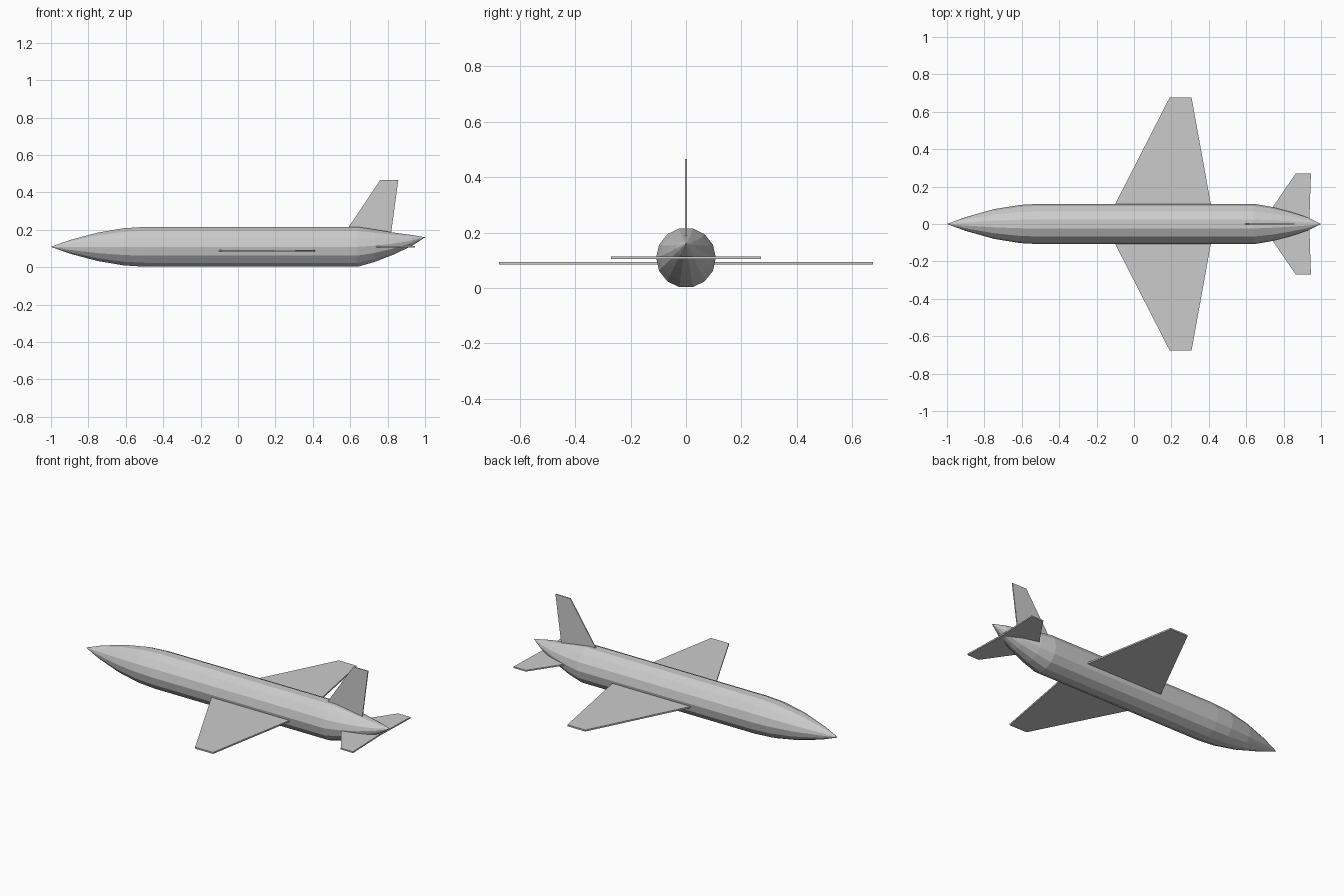
import bpy, bmesh, math
from mathutils import Vector

if "Cube" in bpy.data.objects:
    bpy.data.objects.remove(bpy.data.objects["Cube"])

SIDES = 14


def finish(bm, name):
    bmesh.ops.recalc_face_normals(bm, faces=bm.faces[:])
    mesh = bpy.data.meshes.new(name)
    bm.to_mesh(mesh)
    bm.free()
    obj = bpy.data.objects.new(name, mesh)
    bpy.context.collection.objects.link(obj)
    return obj


def plate(name, points, offset):
    """Thin flat panel: polygon extruded along the offset vector."""
    bm = bmesh.new()
    face = bm.faces.new([bm.verts.new(p) for p in points])
    ext = bmesh.ops.extrude_face_region(bm, geom=[face], use_keep_orig=True)
    verts = [g for g in ext["geom"] if isinstance(g, bmesh.types.BMVert)]
    bmesh.ops.translate(bm, verts=verts, vec=Vector(offset))
    return finish(bm, name)


def wing(name, half, z, thick):
    """Symmetric wing from the right half outline, root first, tail last."""
    left = [(x, -y) for x, y in reversed(half) if y > 0]
    return plate(name, [(x, y, z) for x, y in half + left], (0, 0, thick))


# Fuselage: rings (x, centre z, half width, half height) between pointed ends
stations = [(-0.9, 0.109, 0.037, 0.037), (-0.75, 0.109, 0.079, 0.078),
            (-0.61, 0.109, 0.102, 0.102), (-0.5, 0.109, 0.108, 0.109),
            (0.64, 0.109, 0.108, 0.109), (0.73, 0.115, 0.093, 0.089),
            (0.83, 0.126, 0.067, 0.061), (0.93, 0.143, 0.035, 0.030)]
bm = bmesh.new()
rings = []
for x, cz, w, h in stations:
    ring = []
    for i in range(SIDES):
        a = 2 * math.pi * i / SIDES
        ring.append(bm.verts.new((x, w * math.cos(a), cz + h * math.sin(a))))
    rings.append(ring)
nose = bm.verts.new((-1, 0, 0.109))
tail = bm.verts.new((1, 0, 0.16))
for i in range(SIDES):
    j = (i + 1) % SIDES
    bm.faces.new((nose, rings[0][i], rings[0][j]))
    bm.faces.new((tail, rings[-1][j], rings[-1][i]))
    for r, s in zip(rings, rings[1:]):
        bm.faces.new((r[i], s[i], s[j], r[j]))
finish(bm, "fuselage")

# Main wings and tailplane
wing("main_wing", [(-0.155, 0), (0.19, 0.675), (0.308, 0.675), (0.43, 0)], 0.084, 0.009)
wing("tailplane", [(0.68, 0), (0.865, 0.27), (0.946, 0.27), (0.937, 0)], 0.105, 0.008)

# Upright tail fin
fin = [(0.562, 0.17), (0.76, 0.466), (0.857, 0.466), (0.817, 0.17)]
plate("tail_fin", [(x, -0.003, z) for x, z in fin], (0, 0.006, 0))
